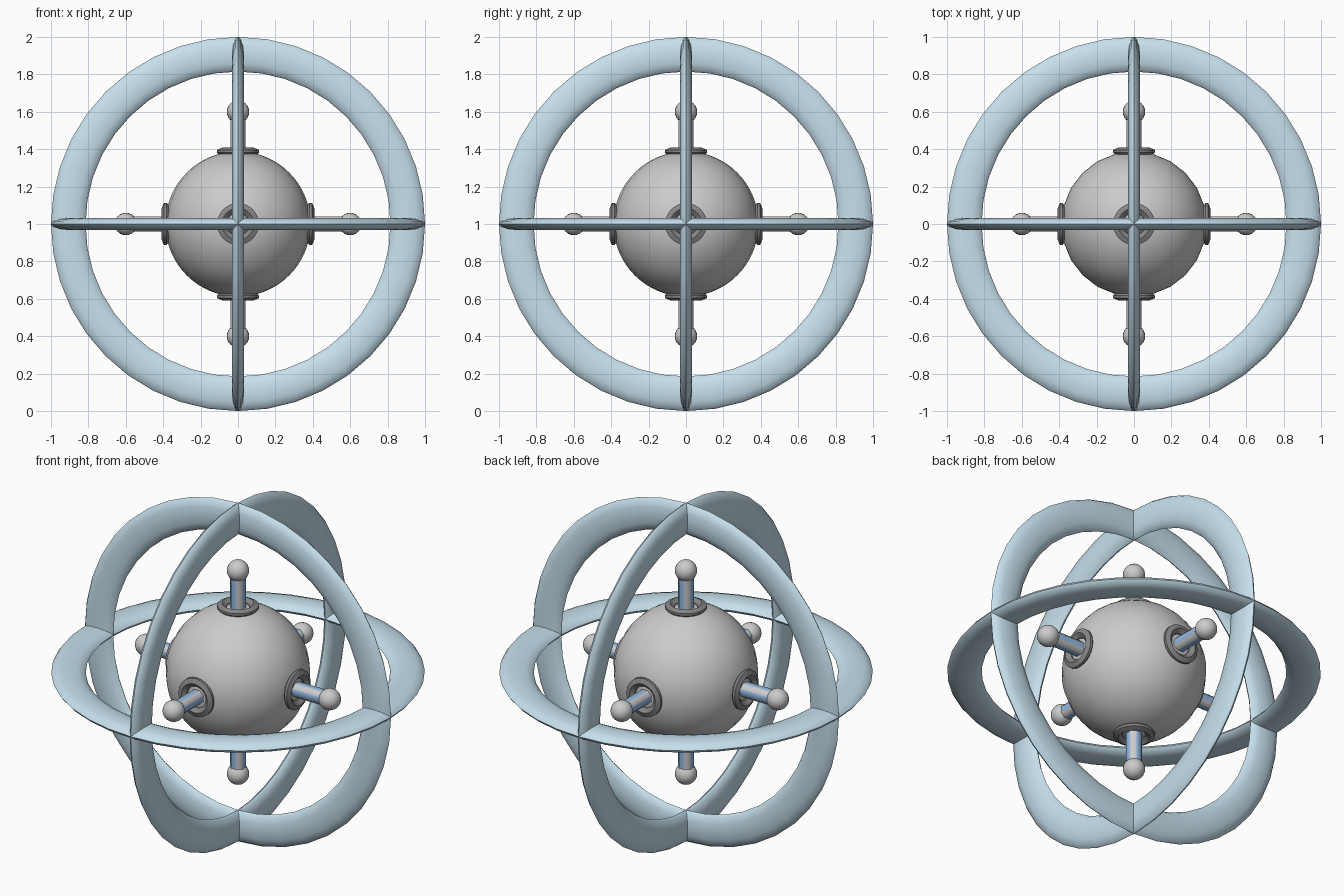
import bpy, bmesh, math
from mathutils import Matrix, Vector

if "Cube" in bpy.data.objects:
    bpy.data.objects.remove(bpy.data.objects["Cube"])

CENTRE = Matrix.Translation((0, 0, 1))


def material(name, rgb):
    m = bpy.data.materials.new(name)
    m.diffuse_color = (*rgb, 1)
    m.use_nodes = True
    m.node_tree.nodes["Principled BSDF"].inputs["Base Color"].default_value = m.diffuse_color
    return m


pale_blue = material("pale_blue", (0.57, 0.75, 0.85))
dark_grey = material("dark_grey", (0.24, 0.24, 0.24))
mid_grey = material("mid_grey", (0.6, 0.6, 0.6))
blue = material("blue", (0.3, 0.5, 0.8))


def finish(bm, name, matrix, mats=(), angle=40):
    bmesh.ops.recalc_face_normals(bm, faces=bm.faces)
    mesh = bpy.data.meshes.new(name)
    bm.to_mesh(mesh)
    bm.free()
    for m in mats:
        mesh.materials.append(m)
    ob = bpy.data.objects.new(name, mesh)
    bpy.context.collection.objects.link(ob)
    ob.matrix_world = matrix
    bpy.ops.object.select_all(action='DESELECT')
    ob.select_set(True)
    bpy.context.view_layer.objects.active = ob
    bpy.ops.object.shade_smooth_by_angle(angle=math.radians(angle))
    return ob


def lathe(profile, steps):
    """Spin a closed (radius, height) profile around z."""
    bm = bmesh.new()
    loops = []
    for i in range(steps):
        a = 2 * math.pi * i / steps
        loops.append([bm.verts.new((r * math.cos(a), r * math.sin(a), h))
                      for r, h in profile])
    n = len(profile)
    for i in range(steps):
        p, q = loops[i], loops[(i + 1) % steps]
        for j in range(n):
            k = (j + 1) % n
            bm.faces.new((p[j], q[j], q[k], p[k]))
    return bm


# Central sphere
bm = bmesh.new()
bmesh.ops.create_uvsphere(bm, u_segments=24, v_segments=32, radius=0.388)
finish(bm, "core_sphere", CENTRE)

# Three crossing hoops with a flattened oval section
oval = [(0.9075 + 0.0925 * math.cos(math.tau * i / 12),
         0.032 * math.sin(math.tau * i / 12)) for i in range(12)]
for name, turn in (("hoop_level", Matrix()),
                   ("hoop_front", Matrix.Rotation(math.pi / 2, 4, 'X')),
                   ("hoop_side", Matrix.Rotation(math.pi / 2, 4, 'Y'))):
    finish(lathe(oval, 40), name, CENTRE @ turn, [pale_blue], 60)

# Six spokes: collar, striped rod and ball tip
collar = [(0.085, 0.408), (0.112, 0.396), (0.112, 0.382),
          (0.09, 0.36), (0.06, 0.36), (0.062, 0.388)]
sides = {"top": Matrix(), "bottom": Matrix.Rotation(math.pi, 4, 'X'),
         "front": Matrix.Rotation(math.pi / 2, 4, 'X'),
         "back": Matrix.Rotation(-math.pi / 2, 4, 'X'),
         "right": Matrix.Rotation(math.pi / 2, 4, 'Y'),
         "left": Matrix.Rotation(-math.pi / 2, 4, 'Y')}
for side, turn in sides.items():
    place = CENTRE @ turn
    finish(lathe(collar, 24), "collar_" + side, place, [dark_grey], 25)

    bm = bmesh.new()
    bmesh.ops.create_cone(bm, cap_ends=True, segments=8, radius1=0.044,
                          radius2=0.044, depth=0.25,
                          matrix=Matrix.Translation((0, 0, 0.475))
                          @ Matrix.Rotation(math.pi / 8, 4, 'Z'))
    # Blue stripes on the faces that look along the main axes
    for f in bm.faces:
        f.normal_update()
        if max(abs(f.normal.x), abs(f.normal.y)) > 0.95:
            f.material_index = 1
    finish(bm, "rod_" + side, place, [mid_grey, blue], 50)

    bm = bmesh.new()
    bmesh.ops.create_uvsphere(bm, u_segments=20, v_segments=12, radius=0.06,
                              matrix=Matrix.Translation((0, 0, 0.6)))
    finish(bm, "ball_tip_" + side, place)
